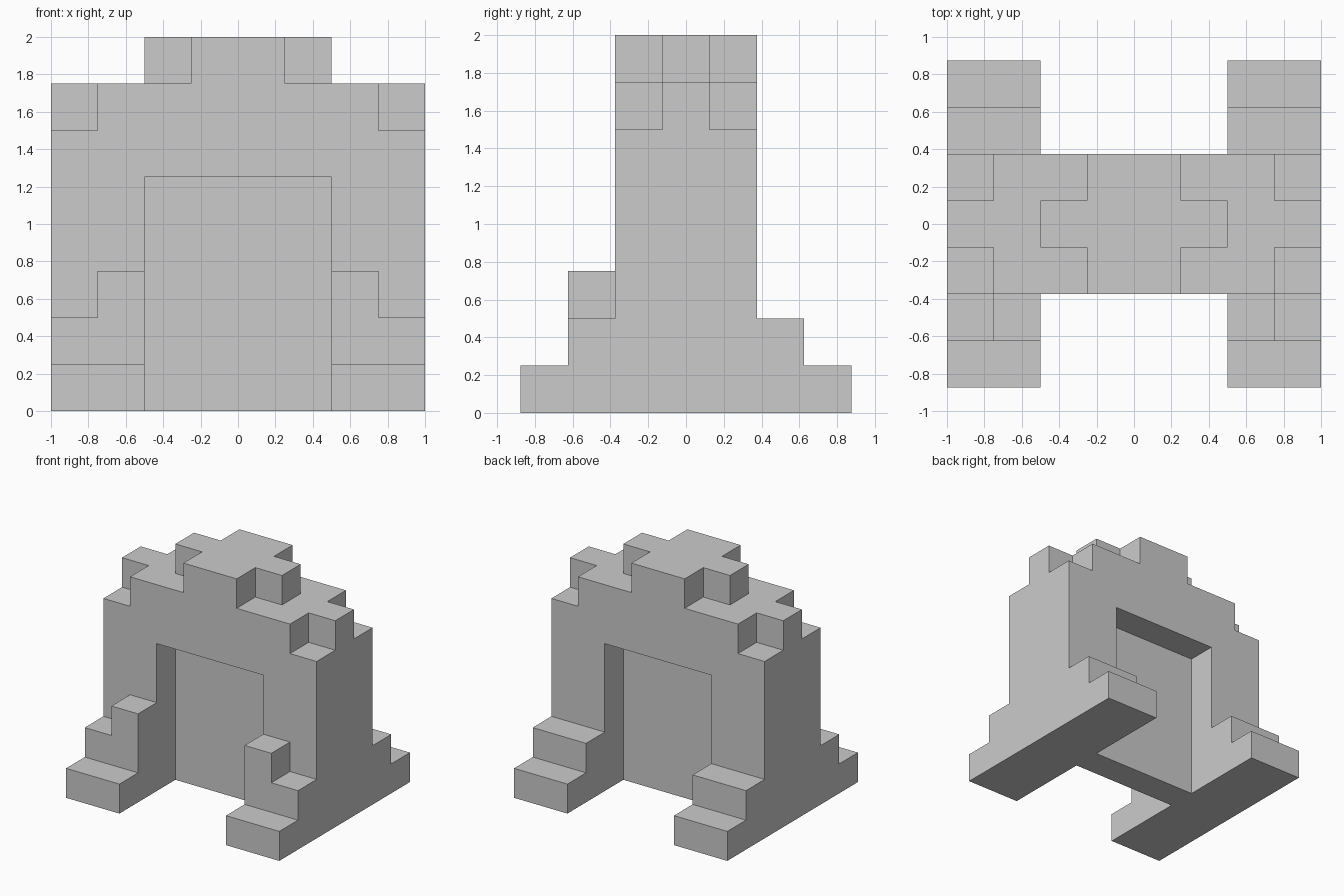
import bpy, bmesh, math
from mathutils import Vector

if "Cube" in bpy.data.objects:
    bpy.data.objects.remove(bpy.data.objects["Cube"])

U = 0.25                     # block size
OFFSET = Vector((0, -3.5, 0))  # depth is 7 blocks, centred on y = 0
solid = set()


def fill(x0, x1, y0, y1, z0, z1):
    """Fill a box of blocks (x in 0..4 from the centre), mirrored across x."""
    for x in range(x0, x1):
        for y in range(y0, y1):
            for z in range(z0, z1):
                solid.add((x, y, z))
                solid.add((-1 - x, y, z))


# piers, with the lintel across the top
fill(2, 4, 2, 5, 0, 6)
fill(0, 2, 2, 5, 5, 6)
# thin wall closing the archway, recessed on both sides
fill(0, 2, 3, 4, 0, 5)
# stepped roof tiers, each with notched corners
fill(0, 3, 2, 5, 6, 7)
fill(3, 4, 3, 4, 6, 7)
fill(0, 1, 2, 5, 7, 8)
fill(1, 2, 3, 4, 7, 8)
# stepped feet, front and back
fill(2, 4, 0, 7, 0, 1)
fill(2, 4, 1, 6, 1, 2)
# extra inner step on the front feet
fill(2, 3, 1, 2, 2, 3)

# skin the blocks with outer faces only
bm = bmesh.new()
for cell in solid:
    for axis in range(3):
        for side in (-1, 1):
            near = list(cell)
            near[axis] += side
            if tuple(near) in solid:
                continue
            n, a, b = Vector(), Vector(), Vector()
            n[axis] = side * 0.5
            a[(axis + 1) % 3] = 0.5
            b[(axis + 2) % 3] = 0.5 * side
            c = Vector(cell) + Vector((0.5, 0.5, 0.5)) + n + OFFSET
            bm.faces.new([bm.verts.new((c + p) * U)
                          for p in (-a - b, a - b, a + b, b - a)])

# weld the skin and merge flat areas into single faces
bmesh.ops.remove_doubles(bm, verts=bm.verts[:], dist=0.001)
bmesh.ops.dissolve_limit(bm, angle_limit=math.radians(1),
                         verts=bm.verts[:], edges=bm.edges[:])

mesh = bpy.data.meshes.new("stepped_archway")
bm.to_mesh(mesh)
bm.free()
bpy.context.collection.objects.link(bpy.data.objects.new("stepped_archway", mesh))
